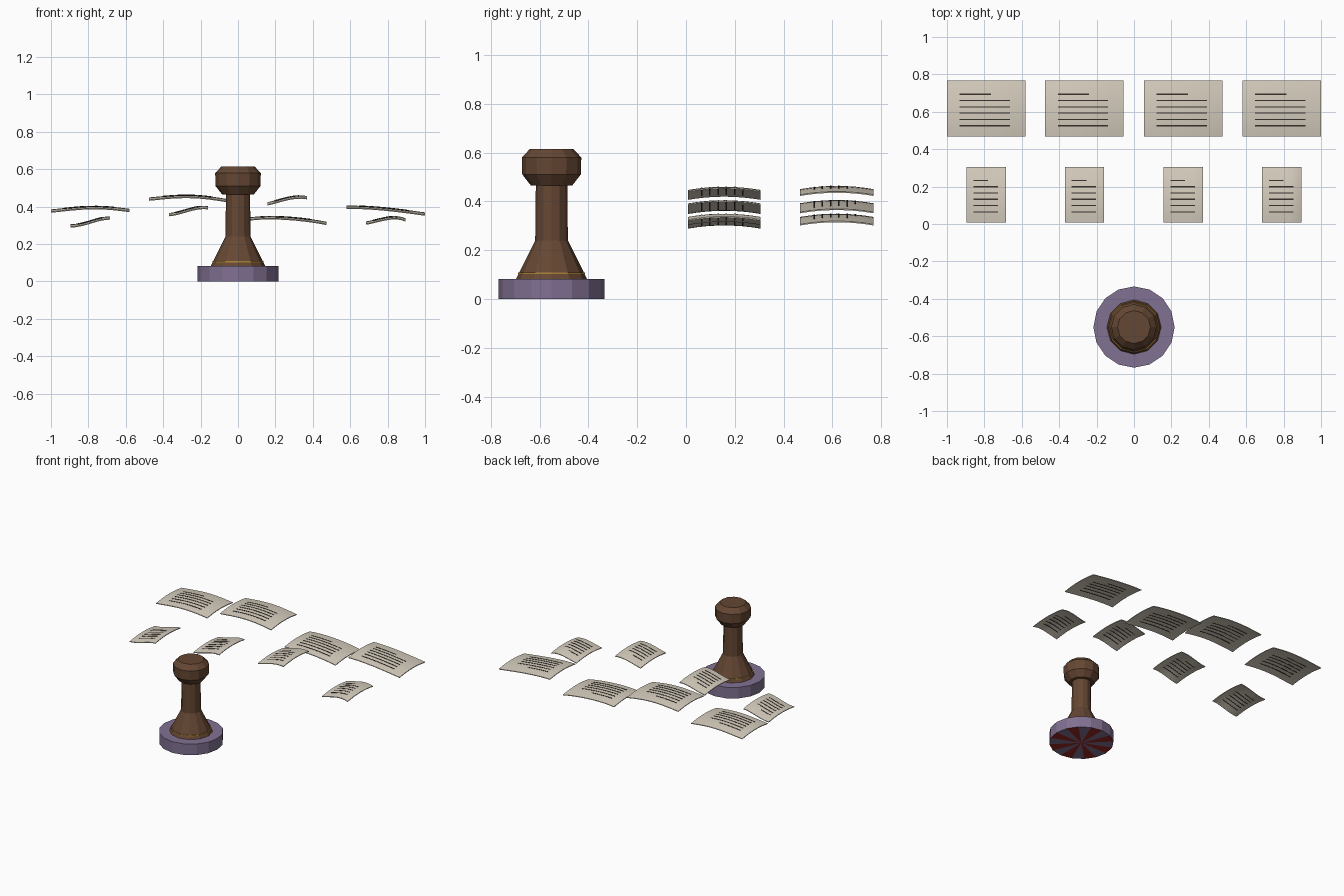
import bpy
import math

if "Cube" in bpy.data.objects:
    bpy.data.objects.remove(bpy.data.objects["Cube"])


def material(name, rgb):
    m = bpy.data.materials.new(name)
    m.diffuse_color = (*rgb, 1)
    m.use_nodes = True
    m.node_tree.nodes["Principled BSDF"].inputs["Base Color"].default_value = m.diffuse_color
    return m


WOOD = material("dark_wood", (0.13, 0.063, 0.033))
BASE = material("purple_base", (0.22, 0.165, 0.29))
GOLD = material("gold", (0.45, 0.24, 0.04))
INK = material("red_ink", (0.30, 0.02, 0.015))
PAPER = material("paper", (0.68, 0.62, 0.52))
TEXT = material("dark_lines", (0.04, 0.03, 0.025))


def make(name, verts, faces, *mats):
    me = bpy.data.meshes.new(name)
    me.from_pydata(verts, [], faces)
    for m in mats:
        me.materials.append(m)
    ob = bpy.data.objects.new(name, me)
    bpy.context.collection.objects.link(ob)
    return ob


def lathe(name, profile, sides, mats, y=-0.551, closed=False):
    """Revolve (radius, z) points; open profiles are capped with triangle fans."""
    verts = [(r * math.sin(2 * math.pi * i / sides),
              y + r * math.cos(2 * math.pi * i / sides), z)
             for r, z in profile for i in range(sides)]
    n = len(profile)
    faces = []
    for k in range(n if closed else n - 1):
        a, b = k * sides, ((k + 1) % n) * sides
        for i in range(sides):
            j = (i + 1) % sides
            faces.append((a + j, a + i, b + i, b + j))
    if not closed:
        c = len(verts)
        verts.append((0, y, profile[0][1]))
        faces += [(c, i, (i + 1) % sides) for i in range(sides)]
        t = (n - 1) * sides
        faces.append([t + i for i in reversed(range(sides))])
    return make(name, verts, faces, *mats)


# Stamp: base disc with inked wedges underneath, turned handle, gold ring
base = lathe("stamp_base", [(0.217, 0), (0.217, 0.082)], 16, (BASE, INK))
for i in range(0, 16, 2):
    base.data.polygons[16 + i].material_index = 1
lathe("stamp_handle", [(0.146, 0.081), (0.067, 0.24), (0.0645, 0.465), (0.085, 0.465),
                       (0.12, 0.51), (0.122, 0.58), (0.088, 0.615)], 12, (WOOD,))
lathe("stamp_ring", [(0.130, 0.102), (0.1375, 0.102), (0.1375, 0.108), (0.130, 0.108)],
      12, (GOLD,), closed=True)


def curve_z(zs, t):
    """Smooth height through five evenly spaced samples, t in 0..1."""
    total = 0
    for i in range(5):
        w = zs[i]
        for j in range(5):
            if j != i:
                w *= (t * 4 - j) / (i - j)
        total += w
    return total


def sheet(name, cx, cy, size, zs, rect, steps, thick, lift, mat):
    """Solid patch of a curved page; rect is x0, x1, y0, y1 relative to the page centre."""
    w, h = size
    x0, x1, y0, y1 = rect
    nx, ny = steps
    verts, faces = [], []
    for side in (0, 1):
        for j in range(ny + 1):
            for i in range(nx + 1):
                x = x0 + (x1 - x0) * i / nx
                y = y0 + (y1 - y0) * j / ny
                z = curve_z(zs, x / w + 0.5) - 0.013 * (2 * y / h) ** 2
                verts.append((cx + x, cy + y, z + lift - side * thick))
    row, layer = nx + 1, (nx + 1) * (ny + 1)
    for j in range(ny):
        for i in range(nx):
            a = j * row + i
            q = (a, a + 1, a + row + 1, a + row)
            faces += [q, tuple(v + layer for v in reversed(q))]
    rim = ([i for i in range(nx)] + [j * row + nx for j in range(ny)]
           + [ny * row + i for i in range(nx, 0, -1)] + [j * row for j in range(ny, 0, -1)])
    for a, b in zip(rim, rim[1:] + rim[:1]):
        faces.append((b, a, a + layer, b + layer))
    ob = make(name, verts, faces, mat)
    ob.data.shade_smooth()
    ob.data.set_sharp_from_angle(angle=math.radians(35))
    return ob


# Floating pages: height samples from left to right
LARGE = [(.385, .396, .403, .400, .388), (.449, .459, .463, .456, .440),
         (.342, .349, .346, .336, .319), (.405, .403, .395, .383, .369)]
SMALL = [(.306, .312, .326, .341, .348), (.366, .375, .390, .402, .403),
         (.424, .437, .451, .459, .457), (.321, .332, .344, .349, .338)]
CENTRES = (-0.79, -0.265, 0.263, 0.79)
LINES = (0.076, 0.042, 0.008, -0.025, -0.059, -0.093)


def page(name, cx, cy, size, zs, margin, long, short):
    w, h = size
    sheet(name, cx, cy, size, zs, (-w / 2, w / 2, -h / 2, h / 2), (10, 8), 0.005, 0, PAPER)
    for k, y in enumerate(LINES):
        x0 = -w / 2 + margin
        x1 = x0 + (long if k else short)
        sheet(f"{name}_line_{k + 1}", cx, cy, size, zs, (x0, x1, y - 0.003, y + 0.003),
              (6, 1), 0.008, 0.0015, TEXT)


for n, cx in enumerate(CENTRES):
    page(f"large_page_{n + 1}", cx, 0.618, (0.42, 0.30), LARGE[n], 0.068, 0.268, 0.167)
    page(f"small_page_{n + 1}", cx, 0.157, (0.21, 0.298), SMALL[n], 0.037, 0.13, 0.078)
